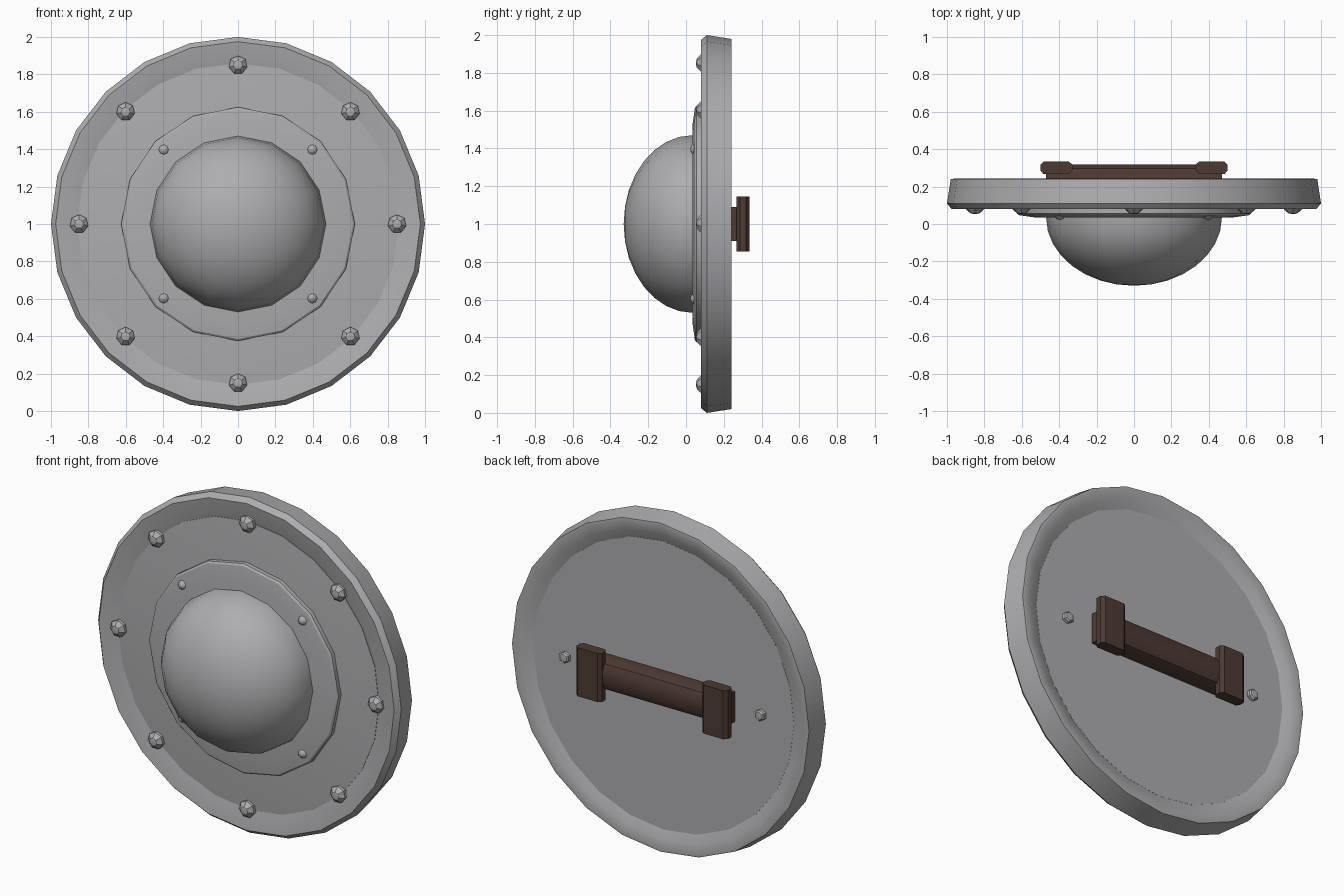
import bpy
import bmesh
import math
from mathutils import Vector

cube = bpy.data.objects.get("Cube")
if cube:
    bpy.data.objects.remove(cube, do_unlink=True)


def make_material(name, colour):
    mat = bpy.data.materials.new(name)
    mat.use_nodes = True
    mat.diffuse_color = (*colour, 1)
    mat.node_tree.nodes["Principled BSDF"].inputs["Base Color"].default_value = (*colour, 1)
    return mat


STEEL = make_material("steel grey", (0.42, 0.42, 0.435))
LEATHER = make_material("dark brown leather", (0.075, 0.042, 0.033))


def finish(name, bm, mat, angle=30):
    bmesh.ops.recalc_face_normals(bm, faces=bm.faces)
    mesh = bpy.data.meshes.new(name)
    bm.to_mesh(mesh)
    bm.free()
    mesh.materials.append(mat)
    obj = bpy.data.objects.new(name, mesh)
    bpy.context.collection.objects.link(obj)
    bpy.ops.object.select_all(action="DESELECT")
    obj.select_set(True)
    bpy.context.view_layer.objects.active = obj
    bpy.ops.object.shade_smooth_by_angle(angle=math.radians(angle))
    return obj


def lathe(name, profile, sides, centre=(0, 0, 1), closed=False, angle=30):
    """Spin (radius, y) points around the y axis through centre."""
    bm = bmesh.new()
    rings = []
    for r, y in profile:
        count = sides if r > 0 else 1
        turns = [math.tau * i / sides for i in range(count)]
        rings.append([bm.verts.new(Vector(centre) + Vector((r * math.sin(a), y, r * math.cos(a))))
                      for a in turns])
    pairs = list(zip(rings, rings[1:]))
    if closed:
        pairs.append((rings[-1], rings[0]))
    for a, b in pairs:
        for i in range(sides):
            j = (i + 1) % sides
            quad = [a[i % len(a)], a[j % len(a)], b[j % len(b)], b[i % len(b)]]
            bm.faces.new(list(dict.fromkeys(quad)))
    return finish(name, bm, STEEL, angle)


def extrude_outline(name, outline, axis, start, end, mat):
    """Extrude a 2D outline along x (points are y, z) or z (points are x, y)."""
    bm = bmesh.new()
    place = (lambda p, t: (t, *p)) if axis == "x" else (lambda p, t: (*p, t))
    a = [bm.verts.new(place(p, start)) for p in outline]
    b = [bm.verts.new(place(p, end)) for p in outline]
    bm.faces.new(a)
    bm.faces.new(b)
    for i in range(len(a)):
        j = (i + 1) % len(a)
        bm.faces.new((a[i], a[j], b[j], b[i]))
    return finish(name, bm, mat)


# Shield board: shallow cone in front, flat behind
lathe("shield_board", [(0, 0.03), (0.86, 0.1), (0.86, 0.21), (0, 0.21)], 24)

# Rim sloping inward on both sides, with a chamfered front edge
lathe("rim", [(0.85, 0.105), (0.91, 0.09), (0.975, 0.08), (1.0, 0.11), (0.98, 0.24),
              (0.965, 0.242), (0.91, 0.23), (0.85, 0.205)], 24, closed=True)

# Boss plate and dome
lathe("boss_plate", [(0, 0.035), (0.53, 0.035), (0.615, 0.047), (0.625, 0.055), (0.625, 0.1)], 16)
steps = 8
dome = [(0.47 * math.sin(t), 0.035 - 0.365 * math.cos(t))
        for t in (math.pi / 2 * i / steps for i in range(steps + 1))]
lathe("boss_dome", dome + [(0.47, 0.06)], 16)

# Studs around the board edge
for i in range(8):
    a = math.tau * i / 8
    lathe(f"edge_stud_{i + 1}", [(0, 0.052), (0.025, 0.057), (0.043, 0.073), (0.05, 0.08), (0.05, 0.12)],
          7, (0.85 * math.sin(a), 0, 1 + 0.85 * math.cos(a)))

# Small rivets on the boss plate
for i in range(4):
    a = math.tau * (i + 0.5) / 4
    lathe(f"plate_rivet_{i + 1}", [(0, 0.022), (0.018, 0.027), (0.03, 0.045)],
          8, (0.56 * math.sin(a), 0, 1 + 0.56 * math.cos(a)), angle=60)

# Bolts on the back, either side of the grip
for side, x in (("left", 0.645), ("right", -0.645)):
    lathe(f"back_bolt_{side}", [(0, 0.24), (0.025, 0.237), (0.034, 0.228), (0.034, 0.2)], 6, (x, 0, 1))

# Grip bar with a rounded back
half = [(0.2, 0.09), (0.265, 0.09), (0.297, 0.075), (0.317, 0.04)]
outline = [(y, 1 - z) for y, z in half] + [(y, 1 + z) for y, z in reversed(half)]
extrude_outline("grip_bar", outline, "x", -0.47, 0.47, LEATHER)

# Chamfered straps over the grip ends
pad = [(0.33, 0.285), (0.345, 0.268), (0.485, 0.268), (0.5, 0.285),
       (0.5, 0.318), (0.48, 0.335), (0.35, 0.335), (0.33, 0.318)]
for side, s in (("left", 1), ("right", -1)):
    extrude_outline(f"grip_strap_{side}", [(s * x, y) for x, y in pad], "z", 0.855, 1.145, LEATHER)
